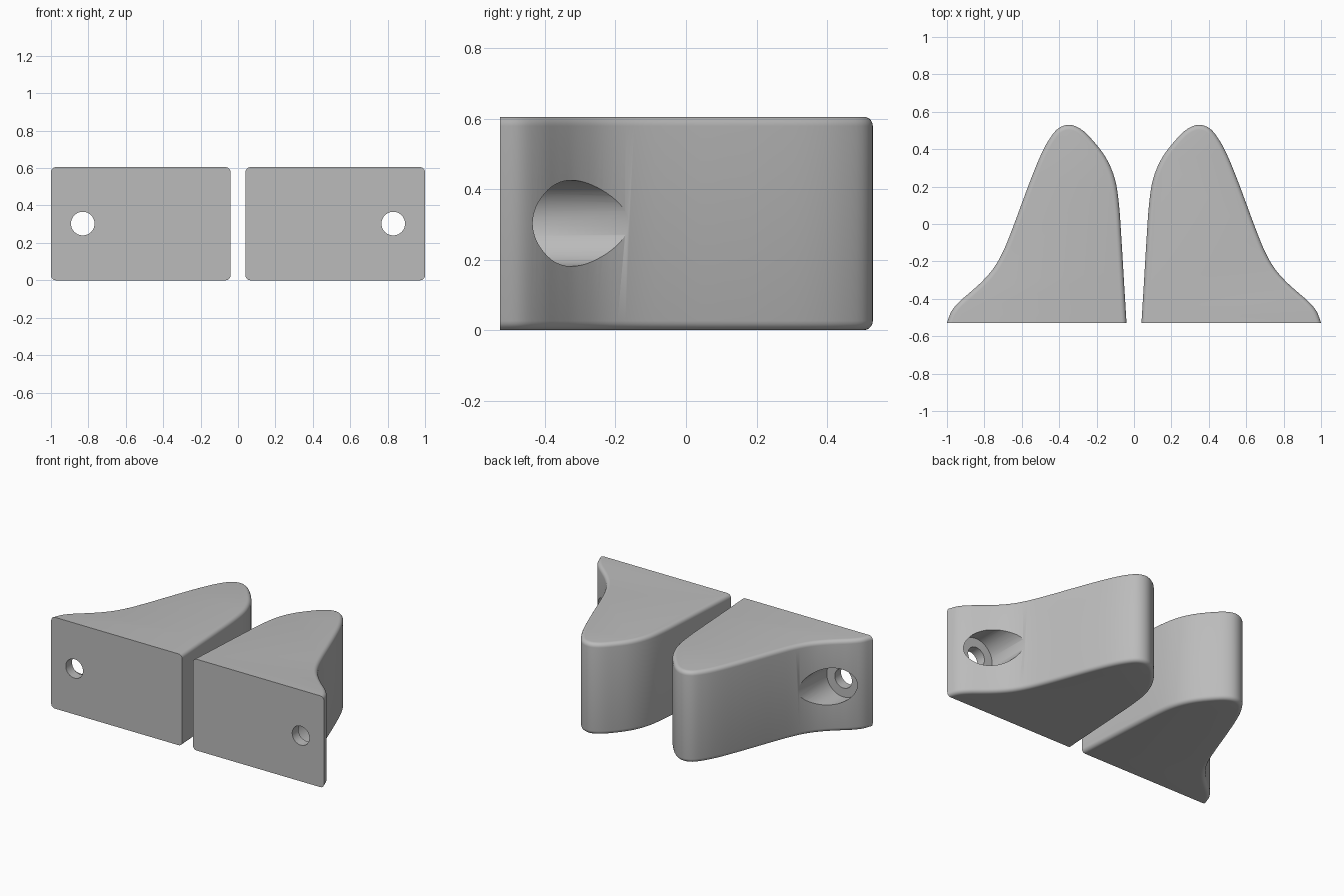
import bpy, bmesh, math
from mathutils import Vector

if "Cube" in bpy.data.objects:
    bpy.data.objects.remove(bpy.data.objects["Cube"])

H = 0.605          # block height
FRONT = -0.528     # flat mounting face
R = 0.026          # rounding of upper and lower rims
HOLE_X, HOLE_Z = 0.83, 0.303

# Plan outline of one block, from inner front corner round to outer tip
OUTLINE = [(0.04, FRONT), (0.054, -0.3), (0.066, -0.1), (0.08, 0.1),
           (0.102, 0.24), (0.15, 0.354), (0.225, 0.452), (0.285, 0.508),
           (0.345, 0.53), (0.405, 0.511), (0.455, 0.45), (0.5, 0.365),
           (0.55, 0.243), (0.6, 0.11), (0.65, -0.025), (0.7, -0.147),
           (0.75, -0.235), (0.81, -0.305), (0.87, -0.36), (0.93, -0.412),
           (0.975, -0.465), (1.0, FRONT)]

grey = bpy.data.materials.new("light grey")
grey.diffuse_color = (0.5, 0.5, 0.5, 1)
grey.use_nodes = True
grey.node_tree.nodes["Principled BSDF"].inputs["Base Color"].default_value = grey.diffuse_color


def smooth_curve(points, steps=4):
    """Catmull-Rom curve through the points."""
    p = [Vector(q) for q in points]
    p = [2 * p[0] - p[1]] + p + [2 * p[-1] - p[-2]]
    out = []
    for a, b, c, d in zip(p, p[1:], p[2:], p[3:]):
        for i in range(steps):
            t = i / steps
            out.append(0.5 * (2 * b + (c - a) * t + (2 * a - 5 * b + 4 * c - d) * t * t
                              + (3 * b - a - 3 * c + d) * t ** 3))
    return out + [p[-2]]


def inset(curve, dist):
    """Move the curve inward, keeping its ends on the front plane."""
    out = []
    for i, q in enumerate(curve):
        t = (curve[min(i + 1, len(curve) - 1)] - curve[max(i - 1, 0)]).normalized()
        out.append(q + Vector((t.y, -t.x)) * dist)
    out[0] = curve[0] + Vector((dist, 0))
    out[-1] = curve[-1] - Vector((dist, 0))
    return out


def cylinder(name, side, radius, y0, y1):
    """Hidden cutter running along y."""
    bpy.ops.mesh.primitive_cylinder_add(
        vertices=64, radius=radius, depth=y1 - y0,
        location=(side * HOLE_X, (y0 + y1) / 2, HOLE_Z), rotation=(math.pi / 2, 0, 0))
    ob = bpy.context.object
    ob.name = name
    ob.hide_render = True
    ob.hide_set(True)
    return ob


def block(name, side):
    curve = smooth_curve(OUTLINE)
    # Rings: (inset, height) with quarter-round rims
    arc = [(R * (1 - math.sin(a)), R * (1 - math.cos(a)))
           for a in (math.pi / 2 * k / 5 for k in range(6))]
    levels = arc + [(d, H - z) for d, z in reversed(arc)]
    bm = bmesh.new()
    rings = [[bm.verts.new((side * q.x, q.y, z)) for q in inset(curve, d)]
             for d, z in levels]
    for lo, hi in zip(rings, rings[1:]):
        for i in range(len(curve) - 1):
            bm.faces.new((lo[i], lo[i + 1], hi[i + 1], hi[i]))
    bm.faces.new(rings[0])
    bm.faces.new(rings[-1])
    bm.faces.new([r[0] for r in rings] + [r[-1] for r in reversed(rings)])
    bmesh.ops.recalc_face_normals(bm, faces=bm.faces)
    me = bpy.data.meshes.new(name)
    bm.to_mesh(me)
    bm.free()
    me.materials.append(grey)
    ob = bpy.data.objects.new(name, me)
    bpy.context.collection.objects.link(ob)

    # Screw hole and wide recess for the screw head
    cutters = [cylinder(name + "_screw_hole_cutter", side, 0.063, -0.7, -0.4),
               cylinder(name + "_recess_cutter", side, 0.122, -0.463, 0.3)]
    bpy.ops.object.select_all(action='DESELECT')
    ob.select_set(True)
    bpy.context.view_layer.objects.active = ob
    for cutter in cutters:
        mod = ob.modifiers.new("cut", 'BOOLEAN')
        mod.operation = 'DIFFERENCE'
        mod.solver = 'EXACT'
        mod.object = cutter
        bpy.ops.object.modifier_apply(modifier=mod.name)
    for cutter in cutters:
        bpy.data.objects.remove(cutter)
    bpy.ops.object.shade_smooth_by_angle(angle=math.radians(30))


block("right_hook_block", 1)
block("left_hook_block", -1)
